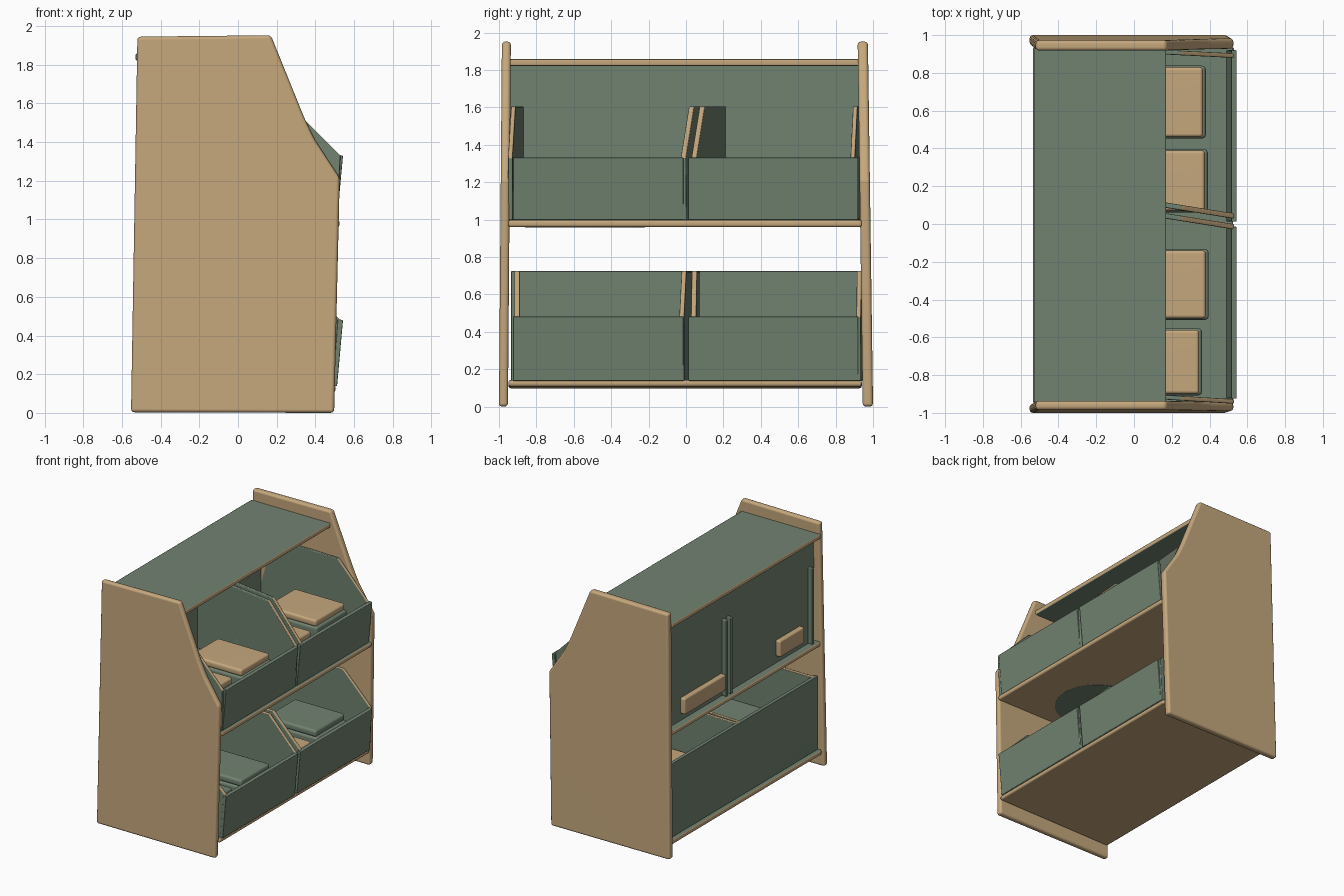
import bpy, bmesh, math
from mathutils import Vector

if "Cube" in bpy.data.objects:
    bpy.data.objects.remove(bpy.data.objects["Cube"])


def material(name, rgb):
    m = bpy.data.materials.new(name)
    m.diffuse_color = (*rgb, 1)
    m.use_nodes = True
    m.node_tree.nodes["Principled BSDF"].inputs["Base Color"].default_value = m.diffuse_color
    return m


MATS = [material("sage green", (0.165, 0.225, 0.165)),
        material("birch wood", (0.56, 0.39, 0.205))]
GREEN, WOOD = 0, 1


def finish(name, bm, rule, bevel=0.0, segments=2):
    """Bevel, colour each face by a rule on its normal, and link the part."""
    bmesh.ops.recalc_face_normals(bm, faces=bm.faces)
    if bevel:
        bmesh.ops.bevel(bm, geom=bm.edges[:], offset=bevel, segments=segments,
                        profile=0.5, affect='EDGES', clamp_overlap=True)
    bm.normal_update()
    for f in bm.faces:
        f.material_index = rule(f.normal) if callable(rule) else rule
    mesh = bpy.data.meshes.new(name)
    bm.to_mesh(mesh)
    bm.free()
    for m in MATS:
        mesh.materials.append(m)
    ob = bpy.data.objects.new(name, mesh)
    bpy.context.collection.objects.link(ob)
    bpy.context.view_layer.objects.active = ob
    ob.select_set(True)
    bpy.ops.object.shade_smooth_by_angle(angle=math.radians(50))
    ob.select_set(False)
    # Keep the broad faces flat next to the rounded edges
    ob.modifiers.new("flat_faces", 'WEIGHTED_NORMAL').keep_sharp = True
    return ob


def prism(name, profile, y0, y1, rule, bevel=0.0, lean=0.0, yaw=0.0, segments=2):
    """Extrude an (x, z) profile along y; lean shears y with height, yaw with depth."""
    bm = bmesh.new()
    z0 = min(z for _, z in profile)
    rows = [[bm.verts.new((x, y + lean * (z - z0) - yaw * (x - 0.255), z))
             for x, z in profile] for y in (y0, y1)]
    bm.faces.new(rows[0])
    bm.faces.new(rows[1][::-1])
    n = len(profile)
    for i in range(n):
        j = (i + 1) % n
        bm.faces.new((rows[0][i], rows[1][i], rows[1][j], rows[0][j]))
    return finish(name, bm, rule, bevel, segments)


def box(name, x, y, z, rule, bevel=0.0):
    prof = [(x[0], z[0]), (x[1], z[0]), (x[1], z[1]), (x[0], z[1])]
    return prism(name, prof, y[0], y[1], rule, bevel)


# End panels, leaning slightly inwards
PANEL = [(-0.553, 0.003), (0.497, 0.0), (0.526, 1.215), (0.395, 1.415),
         (0.345, 1.52), (0.17, 1.952), (-0.52, 1.945)]
prism("end_panel_near", PANEL, -1.0, -0.952, WOOD, 0.018, 0.008, segments=3)
prism("end_panel_far", PANEL, 0.945, 1.0, WOOD, 0.018, -0.014, segments=3)

# Painted inner face of the far end panel
prism("far_panel_lining", [(-0.49, 1.02), (0.49, 1.02), (0.49, 1.22), (0.36, 1.41),
                           (0.15, 1.915), (-0.49, 1.915)],
      0.938, 0.946, GREEN, 0, -0.014)

# Shelves: painted boards with wooden edges
box("top_shelf", (-0.53, 0.17), (-0.945, 0.93), (1.822, 1.858),
    lambda n: WOOD if abs(n.x) > 0.5 else GREEN, 0.008)


def shelf_rule(n):
    return GREEN if n.z > 0.8 else WOOD


box("middle_shelf", (-0.525, 0.525), (-0.95, 0.94), (0.96, 0.998), shelf_rule, 0.012)
prism("bottom_shelf", [(-0.535, 0.098), (0.505, 0.108), (0.505, 0.142), (-0.535, 0.138)],
      -0.95, 0.94, shelf_rule, 0.012)

# Round painted patch under the middle shelf
bm = bmesh.new()
bmesh.ops.create_cone(bm, cap_ends=True, segments=32, radius1=0.32, radius2=0.32, depth=0.004)
bmesh.ops.translate(bm, verts=bm.verts, vec=Vector((-0.1, -0.54, 0.9605)))
finish("shelf_underside_patch", bm, GREEN)

# Upper back board
box("upper_back", (-0.47, -0.445), (-0.945, 0.935), (0.99, 1.83), GREEN)

# Bin walls: (name, y at the upper front corner, thickness, yaw)
WALLS = {
    "upper": (("near_side", -0.935, 0.024, 0.06), ("near_divider", 0.015, 0.028, 0.16),
              ("far_divider", 0.072, 0.028, 0.16), ("far_side", 0.893, 0.024, 0.05)),
    "lower": (("near_side", -0.918, 0.03, 0.0), ("near_divider", -0.022, 0.026, 0.05),
              ("far_divider", 0.032, 0.028, 0.02), ("far_side", 0.914, 0.024, 0.01))}

# Blocks in each bin: (y from, y to, front x, height above the floor)
BLOCKS = ((0.46, 0.83, 0.365, 0.31), (0.07, 0.39, 0.375, 0.26),
          (-0.5, -0.14, 0.38, 0.285), (-0.9, -0.56, 0.345, 0.245))

# Two rows of bins: (row, floor, front lip, top, back x)
for row, z0, lip, top, xb in (("upper", 0.998, 1.33, 1.605, -0.51),
                              ("lower", 0.138, 0.48, 0.725, -0.5)):
    low = row == "lower"
    foot = 0.512
    side = [(xb, z0), (foot, z0), (0.53, lip), (0.53 - (top - lip), top), (xb, top)]

    def edge_rule(n, low=low):
        if n.x > 0.4 and n.z > 0.2:
            return WOOD
        return WOOD if low and n.z > 0.5 else GREEN

    for name, y, thick, yaw in WALLS[row]:
        prism(f"{row}_bin_{name}", side, y, y + thick, edge_rule, 0.006, 0.0, yaw)

    # Bin fronts tilt outwards
    front = [(foot - 0.022, z0), (foot, z0), (0.543, lip), (0.516, lip + 0.004)]
    for name, y0, y1 in (("near", -0.925, -0.014), ("far", 0.012, 0.92)):
        prism(f"{row}_bin_front_{name}", front, y0, y1, GREEN, 0.005)

    if low:
        box("lower_bin_back", (xb - 0.01, xb + 0.02), (-0.935, 0.935), (z0, top), GREEN, 0.005)

    # Stored blocks: a painted body under a rounded lid
    for i, (y0, y1, x1, height) in enumerate(BLOCKS):
        zt = z0 + height - (0.02 if low else 0.0)
        body = [(-0.08, z0), (x1 + 0.012, z0), (x1 + 0.016, zt - 0.05), (-0.08, zt - 0.05)]
        prism(f"{row}_block_{i}", body, y0 - 0.008, y1 + 0.008, GREEN, 0.02)
        lid = [(-0.08, zt - 0.055), (x1, zt - 0.055), (x1, zt), (-0.08, zt)]
        colour = GREEN if low and i != 1 else WOOD
        prism(f"{row}_block_lid_{i}", lid, y0, y1, colour, 0.018, segments=3)

# Block ends showing through the upper back
for i, (y0, y1) in enumerate(((0.22, 0.74), (-0.77, -0.46))):
    box(f"block_end_{i}", (-0.51, -0.46), (y0, y1), (1.05, 1.18), WOOD, 0.014)
